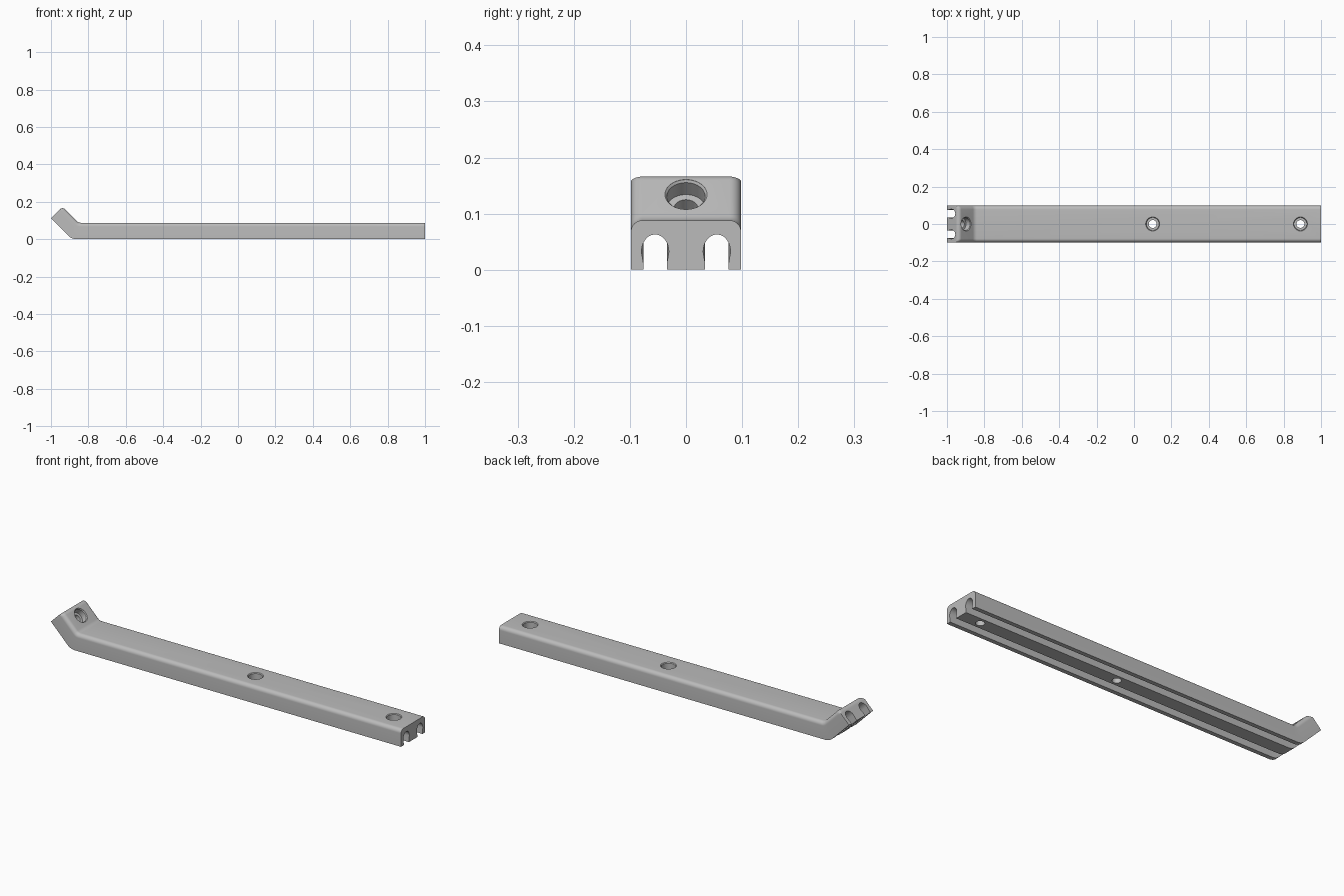
import bpy
import bmesh
from math import sin, cos, tan, pi, radians
from mathutils import Vector, Matrix

old = bpy.data.objects.get("Cube")
if old:
    bpy.data.objects.remove(old, do_unlink=True)

H, W = 0.088, 0.098          # bar height and half width
ROUND = 0.02                 # top edge rounding
SLOT_TOP = 0.063
BEND = radians(45)

grey = bpy.data.materials.new("grey_plastic")
grey.use_nodes = True
colour = (0.5, 0.5, 0.5, 1)
grey.diffuse_color = colour
grey.node_tree.nodes["Principled BSDF"].inputs["Base Color"].default_value = colour


def make_object(name, bm):
    bmesh.ops.recalc_face_normals(bm, faces=bm.faces)
    mesh = bpy.data.meshes.new(name)
    bm.to_mesh(mesh)
    bm.free()
    mesh.materials.append(grey)
    obj = bpy.data.objects.new(name, mesh)
    bpy.context.collection.objects.link(obj)
    return obj


def half_section():
    """Right half of the bar section, from bottom centre to top centre."""
    mid, neck, belly, waist = 0.055, 0.021, 0.0245, 0.032
    slot = [(mid - neck, 0), (mid - neck, 0.012)]
    for i in range(13):
        a = pi - pi * i / 12
        slot.append((mid + belly * cos(a), waist + (SLOT_TOP - waist) * sin(a)))
    slot += [(mid + neck, 0.012), (mid + neck, 0)]
    corner = []
    for i in range(9):
        a = pi / 2 * i / 8
        corner.append((W - ROUND + ROUND * cos(a), H - ROUND + ROUND * sin(a)))
    return slot + [(W, 0)] + corner


half = half_section()
section = half + [(-y, z) for y, z in reversed(half)]


def fillet_point(corner, radius, a):
    """Point on the rounded bend that starts at a corner of the side outline."""
    centre = Vector((corner[0] + radius * tan(BEND / 2), corner[1] + radius))
    return centre + radius * Vector((-sin(a), -cos(a)))


# Stations along the bar: bottom point, top point, lowering of the top edge
stations = [(Vector((1, 0)), Vector((1, H)), 0)]
for i in range(11):
    a = BEND * i / 10
    stations.append((fillet_point((-0.888, 0), 0.06, a),
                     fillet_point((-0.852, H), 0.03, a), 0))
tip = Vector((-1, 0.112))
along = Vector((-sin(BEND), cos(BEND)))
across = Vector((cos(BEND), sin(BEND)))
for i in range(9):
    a = pi / 2 * i / 8
    base = tip - along * ROUND * (1 - sin(a))
    stations.append((base, base + across * H, ROUND * (1 - cos(a))))

# Bar: grooved section swept through the stations
bm = bmesh.new()
rings = []
for bottom, top, drop in stations:
    ring = []
    for y, v in section:
        if v > SLOT_TOP:
            v -= drop * (v - SLOT_TOP) / (H - SLOT_TOP)
        p = bottom.lerp(top, v / H)
        ring.append(bm.verts.new((p.x, y, p.y)))
    rings.append(ring)
n = len(section)
for r0, r1 in zip(rings, rings[1:]):
    for i in range(n):
        j = (i + 1) % n
        bm.faces.new((r0[i], r0[j], r1[j], r1[i]))
bm.faces.new(rings[0])
bm.faces.new(rings[-1])
bar = make_object("grooved_bar", bm)

# Stepped screw holes with a small chamfer, measured from the top surface
profile = [(0.021, -0.12), (0.021, -0.034), (0.034, -0.034),
           (0.034, -0.004), (0.0375, 0), (0.0375, 0.04)]


def cut_hole(position, tilt):
    cutter_bm = bmesh.new()
    count = 40
    loops = []
    for r, z in profile:
        loops.append([cutter_bm.verts.new((r * cos(2 * pi * k / count),
                                           r * sin(2 * pi * k / count), z))
                      for k in range(count)])
    for a, b in zip(loops, loops[1:]):
        for k in range(count):
            m = (k + 1) % count
            cutter_bm.faces.new((a[k], a[m], b[m], b[k]))
    cutter_bm.faces.new(loops[0])
    cutter_bm.faces.new(loops[-1])
    place = Matrix.Translation(position) @ Matrix.Rotation(tilt, 4, 'Y')
    bmesh.ops.transform(cutter_bm, matrix=place, verts=cutter_bm.verts)
    cutter = make_object("hole_cutter", cutter_bm)
    cutter.hide_render = True
    mod = bar.modifiers.new("screw_hole", 'BOOLEAN')
    mod.operation = 'DIFFERENCE'
    mod.solver = 'EXACT'
    mod.object = cutter
    bpy.context.view_layer.objects.active = bar
    bpy.ops.object.modifier_apply(modifier=mod.name)
    bpy.data.objects.remove(cutter, do_unlink=True)


for position, tilt in [((0.1, 0, H), 0), ((0.89, 0, H), 0),
                       ((-0.898, 0, 0.134), BEND)]:
    cut_hole(position, tilt)

# Smooth rounded surfaces, sharp cut edges
bpy.ops.object.select_all(action='DESELECT')
bar.select_set(True)
bpy.context.view_layer.objects.active = bar
bpy.ops.object.shade_smooth_by_angle(angle=radians(30))
